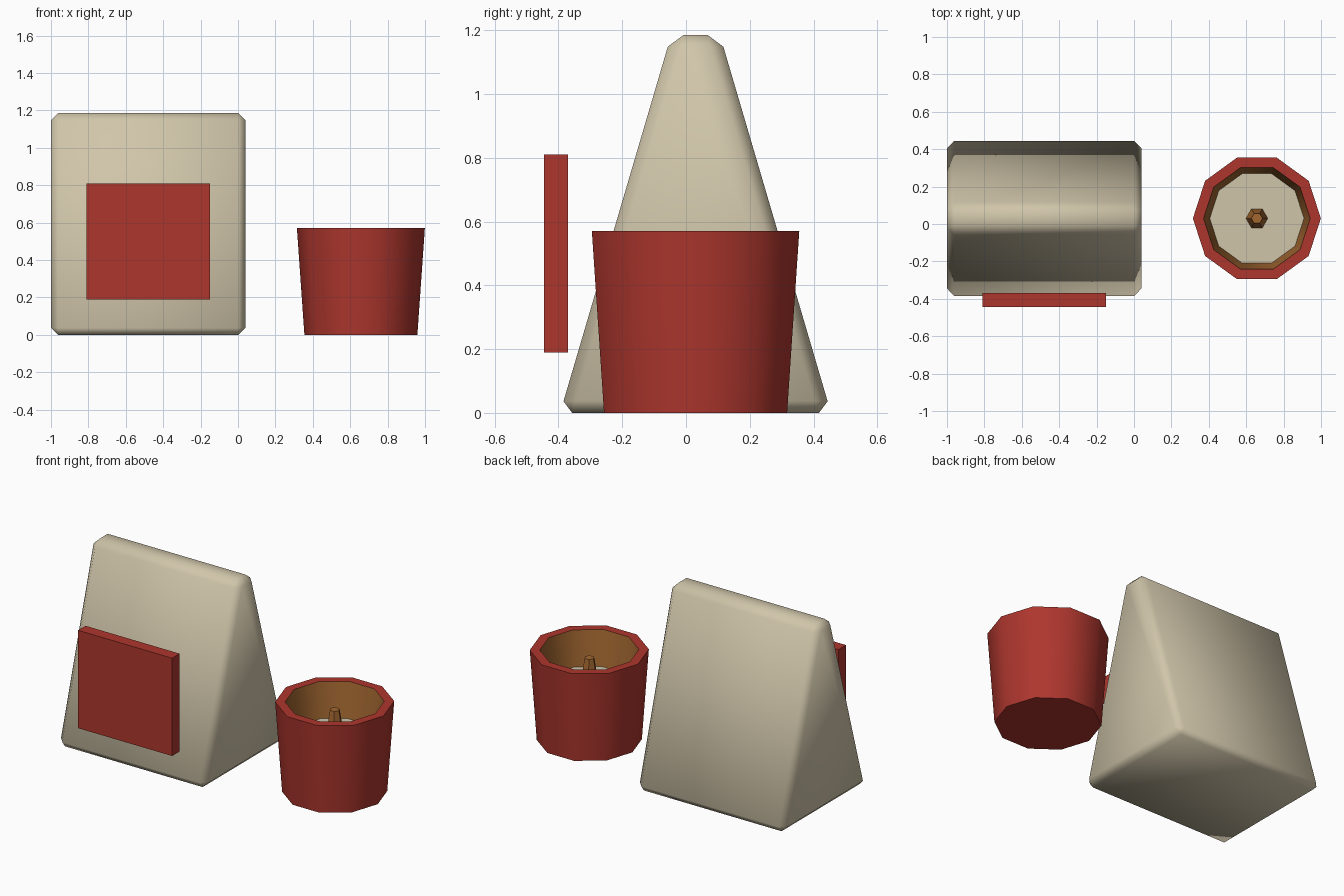
import bpy, bmesh, math
from mathutils import Matrix

cube = bpy.data.objects.get("Cube")
if cube:
    bpy.data.objects.remove(cube, do_unlink=True)


def make_material(name, rgb):
    mat = bpy.data.materials.new(name)
    mat.use_nodes = True
    color = (*rgb, 1.0)
    mat.diffuse_color = color
    mat.node_tree.nodes["Principled BSDF"].inputs["Base Color"].default_value = color
    return mat


cream = make_material("cream", (0.63, 0.56, 0.40))
red = make_material("brick red", (0.42, 0.037, 0.027))
brown = make_material("warm brown", (0.36, 0.135, 0.03))


def finish(name, bm, materials, location=(0, 0, 0)):
    bmesh.ops.recalc_face_normals(bm, faces=bm.faces)
    mesh = bpy.data.meshes.new(name)
    bm.to_mesh(mesh)
    bm.free()
    for mat in materials:
        mesh.materials.append(mat)
    obj = bpy.data.objects.new(name, mesh)
    obj.location = location
    bpy.context.collection.objects.link(obj)
    return obj


def box(low, high):
    bm = bmesh.new()
    bmesh.ops.create_cube(bm, size=1)
    for v in bm.verts:
        v.co = [a + (c + 0.5) * (b - a) for a, b, c in zip(low, high, v.co)]
    return bm


def smooth_by_angle(obj, degrees):
    bpy.ops.object.select_all(action='DESELECT')
    obj.select_set(True)
    bpy.context.view_layer.objects.active = obj
    bpy.ops.object.shade_smooth_by_angle(angle=math.radians(degrees))


# Wedge-shaped bag: box pinched at the top, softly shaded chamfers
DEPTH_CENTRE = 0.03
bm = box((-1, -0.395, 0), (0.04, 0.455, 1.185))
for v in bm.verts:
    if v.co.z > 0.5:
        v.co.y = DEPTH_CENTRE + (v.co.y - DEPTH_CENTRE) * 0.18
bmesh.ops.bevel(bm, geom=bm.edges[:], offset=0.038, segments=1,
                affect='EDGES', profile=0.5)
for face in bm.faces:
    face.smooth = True
finish("bag", bm, [cream])

# Square label panel standing in front of the bag
finish("label_panel", box((-0.81, -0.445, 0.19), (-0.15, -0.37, 0.81)), [red])

# Ten-sided tapered cup with a coloured inner wall
CUP = (0.657, 0.03, 0)
SIDES = 10
FILL = 0.35


def ring(bm, radius, z, sides):
    return [bm.verts.new((radius * math.cos(math.tau * i / sides),
                          radius * math.sin(math.tau * i / sides), z))
            for i in range(sides)]


def lathe(profile, sides, slots):
    """Skin rings between (radius, z) points and cap both ends."""
    bm = bmesh.new()
    rings = [ring(bm, r, z, sides) for r, z in profile]
    for a, b, slot in zip(rings, rings[1:], slots):
        for i in range(sides):
            j = (i + 1) % sides
            bm.faces.new((a[i], a[j], b[j], b[i])).material_index = slot
    bm.faces.new(rings[0])
    bm.faces.new(rings[-1]).material_index = slots[-1]
    return bm


cup_profile = [(0.302, 0), (0.342, 0.57), (0.285, 0.57), (0.25, FILL - 0.02)]
cup = finish("cup", lathe(cup_profile, SIDES, [0, 0, 1]), [red, brown], CUP)
smooth_by_angle(cup, 40)

# Pale filling surface inside the cup
bm = bmesh.new()
bm.faces.new(ring(bm, 0.252, FILL, SIDES))
filling = finish("cup_filling", bm, [cream], CUP)
filling.data.update()

# Hexagonal tapered stub in the middle of the filling
stub = lathe([(0.06, FILL - 0.01), (0.03, 0.52)], 6, [0])
finish("centre_stub", stub, [brown], CUP)
